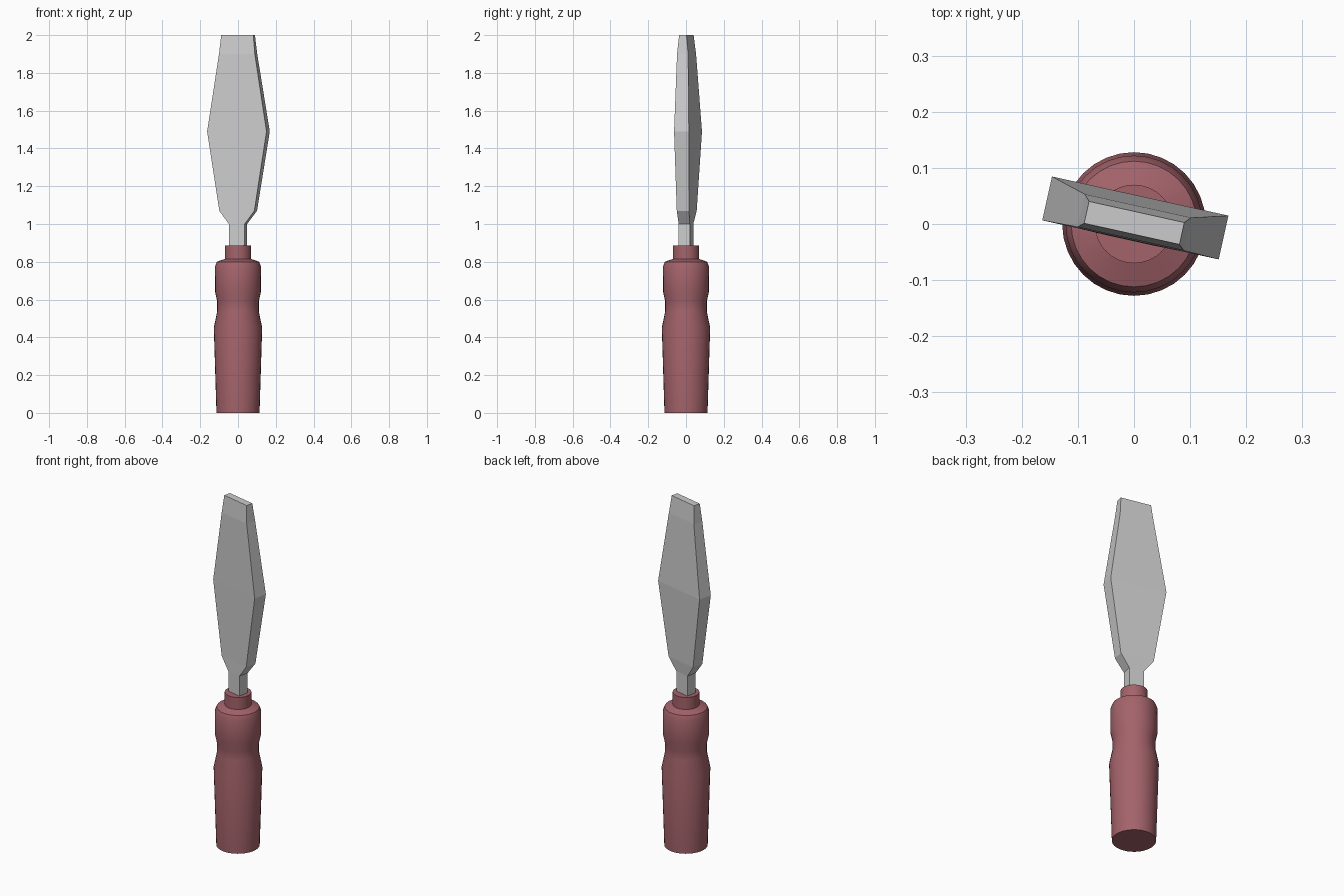
import bpy, bmesh, math

cube = bpy.data.objects.get("Cube")
if cube:
    bpy.data.objects.remove(cube, do_unlink=True)


def material(name, rgb):
    mat = bpy.data.materials.new(name)
    mat.use_nodes = True
    mat.diffuse_color = (*rgb, 1)
    mat.node_tree.nodes["Principled BSDF"].inputs["Base Color"].default_value = (*rgb, 1)
    return mat


def loft(name, rings, mat):
    """Skin a stack of rings that share a vertex count, capping both ends."""
    bm = bmesh.new()
    loops = [[bm.verts.new(p) for p in ring] for ring in rings]
    n = len(loops[0])
    for low, high in zip(loops, loops[1:]):
        for i in range(n):
            j = (i + 1) % n
            bm.faces.new((low[i], low[j], high[j], high[i]))
    bm.faces.new(loops[0][::-1])
    bm.faces.new(loops[-1])
    mesh = bpy.data.meshes.new(name)
    bm.to_mesh(mesh)
    bm.free()
    mesh.materials.append(mat)
    obj = bpy.data.objects.new(name, mesh)
    bpy.context.collection.objects.link(obj)
    return obj


def circle(radius, z, sides=32):
    steps = [2 * math.pi * i / sides for i in range(sides)]
    return [(radius * math.cos(a), radius * math.sin(a), z) for a in steps]


def slab(z, half_width, front, back):
    return [(-half_width, front, z), (half_width, front, z),
            (half_width, back, z), (-half_width, back, z)]


steel = material("pale steel", (0.60, 0.60, 0.60))
wood = material("red wood", (0.37, 0.125, 0.145))

# Turned handle with a waisted grip, rounded shoulder and collar
handle_profile = [(0.114, 0), (0.128, 0.45), (0.110, 0.54), (0.110, 0.59),
                  (0.121, 0.64), (0.122, 0.775), (0.112, 0.80),
                  (0.070, 0.815), (0.070, 0.885)]
handle = loft("handle", [circle(r, z) for r, z in handle_profile], wood)

# Faceted blade with a narrow tang, flat front and a tapered tip
blade_sections = [(0.80, 0.043, -0.030, 0.030), (1.00, 0.043, -0.030, 0.030),
                  (1.07, 0.095, -0.029, 0.037), (1.49, 0.161, -0.029, 0.051),
                  (1.90, 0.097, -0.027, 0.033), (2.00, 0.087, -0.018, 0.022)]
blade = loft("blade", [slab(*s) for s in blade_sections], steel)
blade.rotation_euler.z = math.radians(-12.5)

# Smooth the turned surface while keeping its ridges crisp
bpy.ops.object.select_all(action="DESELECT")
handle.select_set(True)
bpy.context.view_layer.objects.active = handle
bpy.ops.object.shade_smooth_by_angle(angle=math.radians(25))
